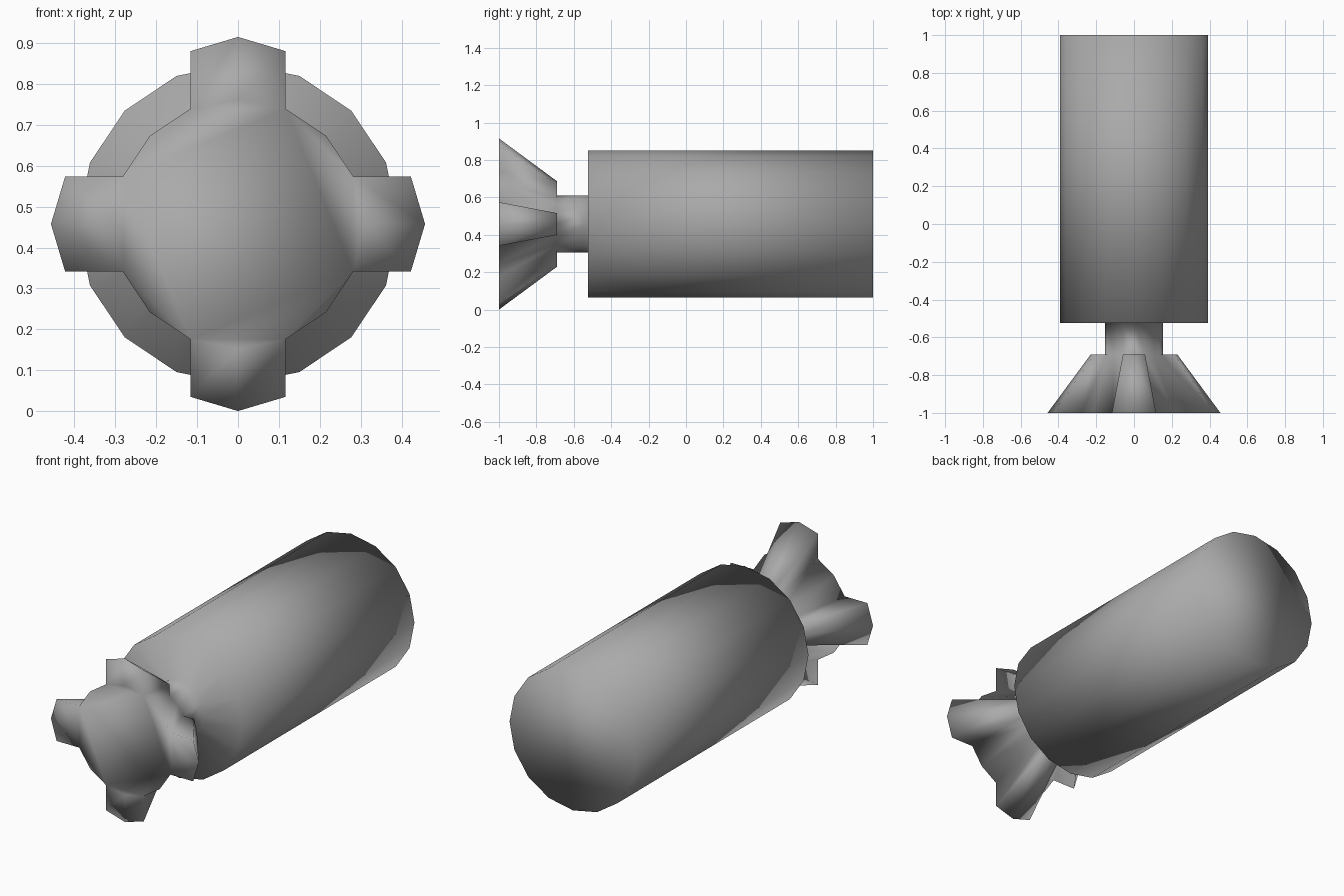
import bpy, bmesh, math
from mathutils import Vector

if "Cube" in bpy.data.objects:
    bpy.data.objects.remove(bpy.data.objects["Cube"])

SIDES = 16
CZ = 0.4575   # height of the long axis

# (radius, y) rings from the tail (front) to the far end of the body
RINGS = [(0.305, -1.0), (0.1525, -0.69), (0.1525, -0.523), (0.392, -0.523), (0.392, 1.0)]

bm = bmesh.new()


def ring(r, y):
    return [bm.verts.new((r * math.cos(2 * math.pi * k / SIDES), y,
                          CZ + r * math.sin(2 * math.pi * k / SIDES)))
            for k in range(SIDES)]


# Lathed casing: flared tail, neck, shoulder and body, closed at both ends
rings = [ring(r, y) for r, y in RINGS]
bands = []
for a, b in zip(rings, rings[1:]):
    bands.append([bm.faces.new((a[k], a[(k + 1) % SIDES], b[(k + 1) % SIDES], b[k]))
                  for k in range(SIDES)])
bm.faces.new(rings[0])
bm.faces.new(rings[-1])
bmesh.ops.recalc_face_normals(bm, faces=bm.faces[:])

# Four ribs pushed outward from the flared tail
flare = bands[0]
for k in range(0, SIDES, SIDES // 4):
    pair = [flare[k - 1], flare[k]]
    out = bmesh.ops.extrude_face_region(bm, geom=pair)
    old = [f for f in pair if f.is_valid]
    if old:
        bmesh.ops.delete(bm, geom=old, context='FACES')
    for v in out["geom"]:
        if isinstance(v, bmesh.types.BMVert):
            if k % (SIDES // 2) == 0:
                v.co.x *= 1.5
            else:
                v.co.z = CZ + (v.co.z - CZ) * 1.5

bmesh.ops.recalc_face_normals(bm, faces=bm.faces[:])
for f in bm.faces:
    f.smooth = True   # smooth across every edge, caps included

mesh = bpy.data.meshes.new("finned_casing")
bm.to_mesh(mesh)
bm.free()
obj = bpy.data.objects.new("finned_casing", mesh)
bpy.context.collection.objects.link(obj)

# Single plain grey
grey = bpy.data.materials.new("mid_grey")
grey.diffuse_color = (0.4, 0.4, 0.4, 1.0)
grey.use_nodes = True
grey.node_tree.nodes["Principled BSDF"].inputs["Base Color"].default_value = grey.diffuse_color
mesh.materials.append(grey)
